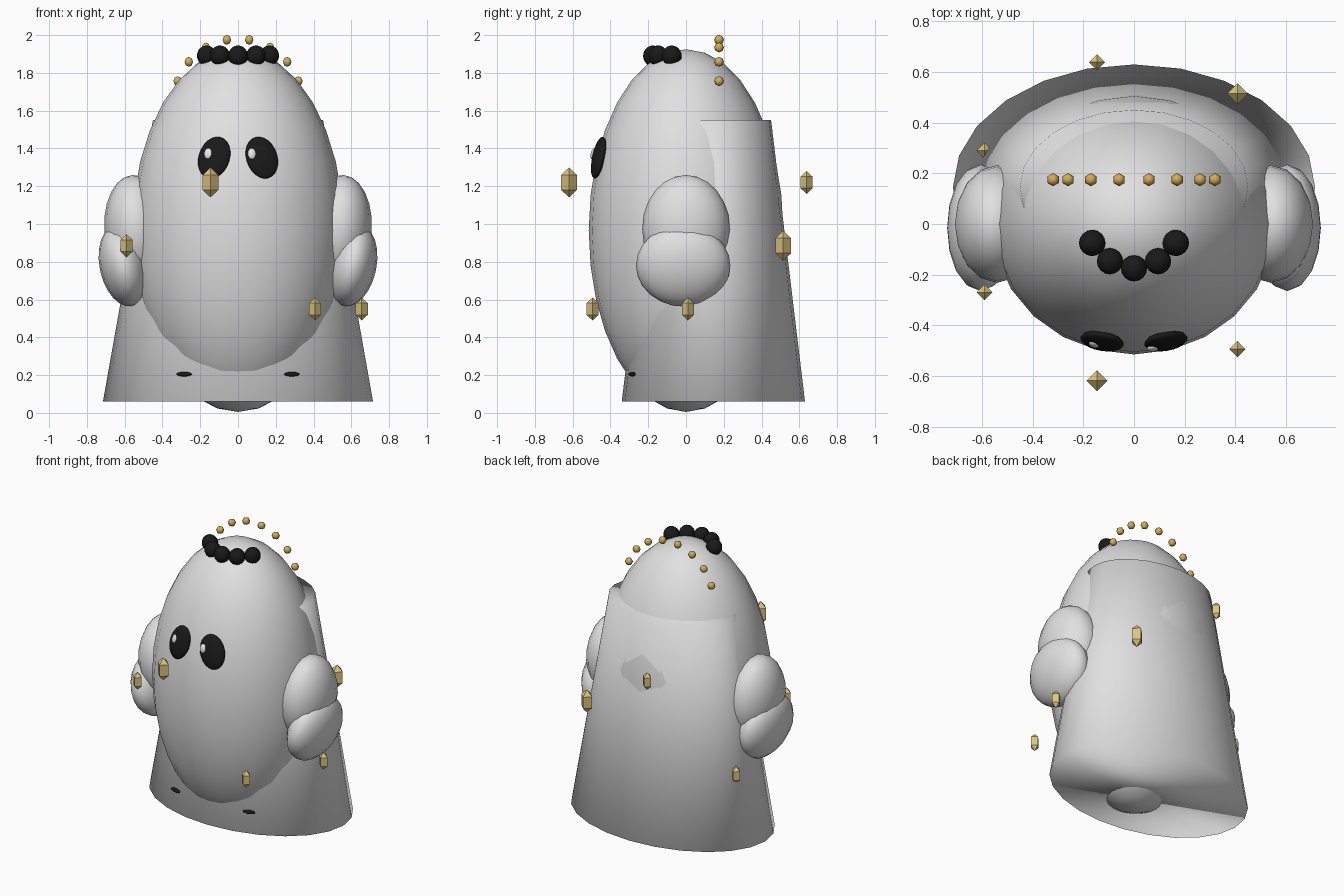
import bpy
from math import sin, cos, radians, sqrt, tau
from mathutils import Vector, Matrix

old = bpy.data.objects.get("Cube")
if old:
    bpy.data.objects.remove(old, do_unlink=True)


def material(name, colour):
    m = bpy.data.materials.new(name)
    m.use_nodes = True
    m.diffuse_color = (*colour, 1)
    m.node_tree.nodes["Principled BSDF"].inputs["Base Color"].default_value = (*colour, 1)
    return m


PALE = material("pale grey", (0.75, 0.75, 0.75))
BLACK = material("black", (0.01, 0.01, 0.01))
WHITE = material("white", (0.9, 0.9, 0.9))
GOLD = material("gold", (0.65, 0.42, 0.1))
LIGHT_GOLD = material("light gold", (0.72, 0.56, 0.22))


def finish(name, mat, smooth=True):
    ob = bpy.context.object
    ob.name = name
    ob.data.materials.append(mat)
    if smooth:
        bpy.ops.object.shade_smooth()
    return ob


def ellipsoid(name, loc, radii, mat, rot=(0, 0, 0), segs=16, rings=12):
    bpy.ops.mesh.primitive_uv_sphere_add(segments=segs, ring_count=rings, location=loc, rotation=rot)
    bpy.context.object.scale = radii
    return finish(name, mat)


# Egg-shaped body
CENTRE, RADII = Vector((0, 0, 0.965)), Vector((0.56, 0.515, 0.96))
ellipsoid("body", CENTRE, RADII, PALE, segs=24, rings=16)

# Flared cape, closed at both ends, with soft rims
bpy.ops.mesh.primitive_cone_add(vertices=24, radius1=1, radius2=0.63, depth=1.49,
                                location=(0, 0.145, 0.805))
bpy.context.object.scale = (0.715, 0.485, 1)
finish("cape", PALE)


def on_body(x, z):
    """Front point and outward normal of the body."""
    u, w = x / RADII.x, (z - CENTRE.z) / RADII.z
    p = Vector((x, -RADII.y * sqrt(1 - u * u - w * w), z))
    d = p - CENTRE
    return p, Vector([d[i] / RADII[i] ** 2 for i in range(3)]).normalized()


def on_face(name, x, z, radii, mat, roll, lift):
    """Flat ellipsoid lying on the front of the body."""
    p, n = on_body(x, z)
    side = Vector((0, 0, 1)).cross(n).normalized()
    frame = Matrix((side, -n, n.cross(side))).transposed()
    rot = (frame @ Matrix.Rotation(roll, 3, 'Y')).to_euler()
    return ellipsoid(name, p + n * lift, radii, mat, rot)


# Paired parts
for s, word in ((1, "left"), (-1, "right")):
    ellipsoid(word + "_upper_arm", (s * 0.54, 0, 0.975), (0.168, 0.232, 0.285), PALE,
              (0, radians(s * 4), 0))
    ellipsoid(word + "_hand", (s * 0.605, -0.015, 0.78), (0.128, 0.25, 0.22), PALE,
              (0, radians(s * 12), 0))
    on_face(word + "_eye", s * 0.125, 1.35, (0.085, 0.03, 0.115), BLACK, radians(-s * 14), 0.005)
    on_face(word + "_eye_glint", s * 0.11 - 0.04, 1.365, (0.022, 0.014, 0.03), WHITE, 0, 0.028)
    ellipsoid(word + "_foot_mark", (s * 0.285, -0.285, 0.205), (0.042, 0.016, 0.012), BLACK,
              (0, 0, radians(s * 15)))

# Tuft of round curls
for i, (x, y) in enumerate(((-0.165, -0.075), (-0.095, -0.147), (0, -0.175), (0.095, -0.147), (0.165, -0.075))):
    ellipsoid(f"curl_{i + 1}", (x, y, 1.89), (0.052, 0.052, 0.055), BLACK, (0, x * 1.5, 0))

# Arc of beads over the head
for i in range(1, 9):
    a = radians(20 * i)
    ellipsoid(f"bead_{i}", (0.34 * cos(a), 0.175, 1.64 + 0.34 * sin(a)), (0.026,) * 3, GOLD,
              segs=6, rings=4)

# Ring of floating diamonds at three heights
for i in range(7):
    a = tau * i / 7
    big = 1.3 if i % 4 == 1 else 1
    bpy.ops.mesh.primitive_uv_sphere_add(segments=4, ring_count=2, location=(
        0.655 * cos(a), 0.01 + 0.645 * sin(a), 0.55 + 0.335 * (i % 3)))
    bpy.context.object.scale = (0.037 * big, 0.037 * big, 0.061 * big)
    finish(f"diamond_{i + 1}", LIGHT_GOLD, smooth=False)
